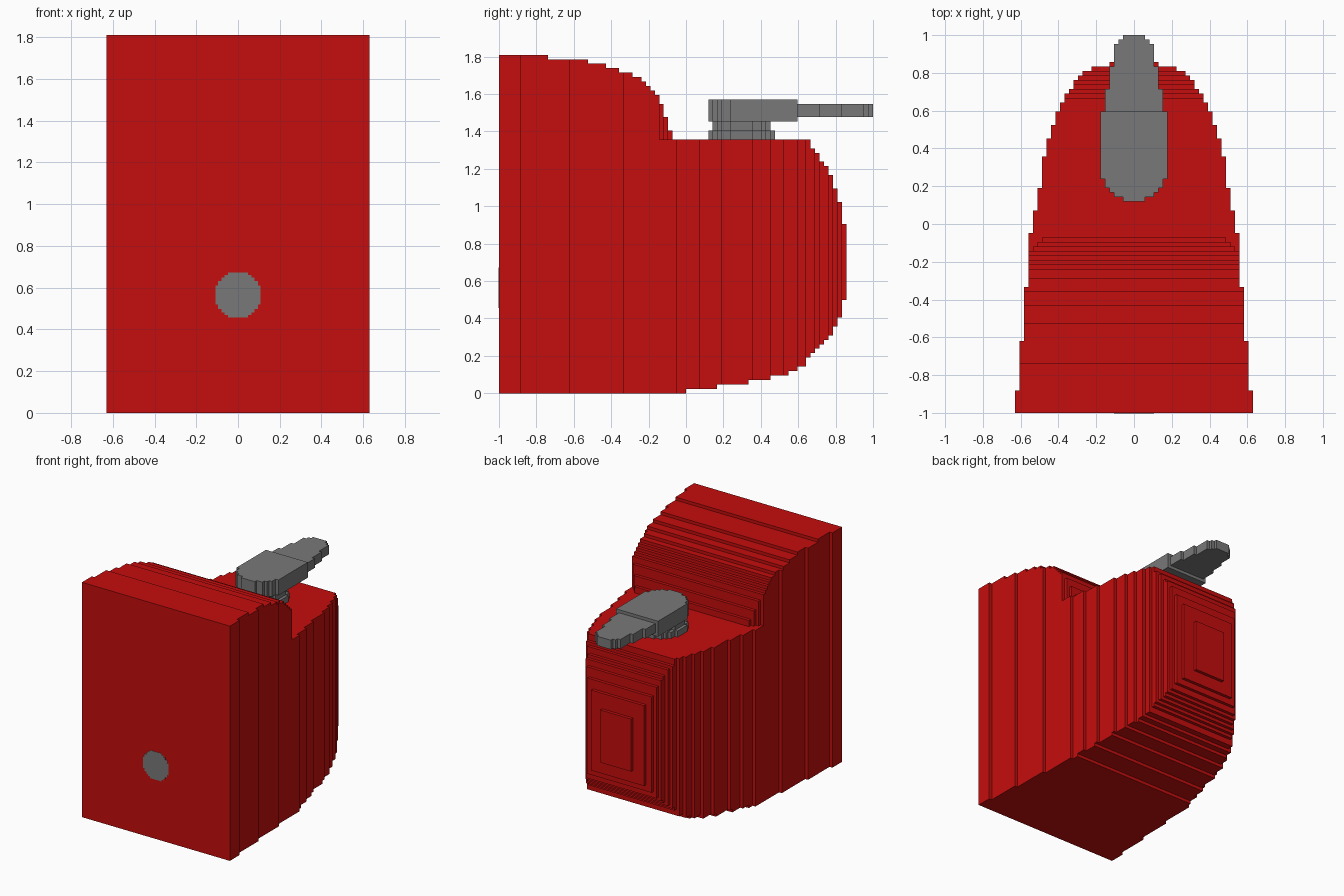
import bpy, bmesh

cube = bpy.data.objects.get("Cube")
if cube:
    bpy.data.objects.remove(cube)

V = 2 / 84  # size of one stair step; all tables below count in steps


def material(name, rgb):
    m = bpy.data.materials.new(name)
    m.diffuse_color = (*rgb, 1)
    m.use_nodes = True
    m.node_tree.nodes["Principled BSDF"].inputs["Base Color"].default_value = (*rgb, 1)
    return m


RED = material("red", (0.56, 0.004, 0.004))
GREY = material("grey", (0.19, 0.19, 0.19))


def stair(start, rows, key):
    """Stepped line through (end, size) rows as points (along, size)."""
    pts = []
    for row in rows:
        pts += [(start, row[key]), (row[0], row[key])]
        start = row[0]
    return pts


def extrude(name, points, offset, mat):
    """Closed polygon of 3D points pushed along offset."""
    clean = [p for i, p in enumerate(points) if p != points[i - 1]]
    bm = bmesh.new()
    face = bm.faces.new([bm.verts.new(p) for p in clean])
    ext = bmesh.ops.extrude_face_region(bm, geom=[face])
    bmesh.ops.translate(bm, vec=offset,
                        verts=[g for g in ext["geom"] if isinstance(g, bmesh.types.BMVert)])
    bmesh.ops.recalc_face_normals(bm, faces=bm.faces)
    mesh = bpy.data.meshes.new(name)
    bm.to_mesh(mesh)
    bm.free()
    mesh.materials.append(mat)
    ob = bpy.data.objects.new(name, mesh)
    bpy.context.collection.objects.link(ob)
    return ob


def plan(name, start, rows, z0, z1, mat):
    """Rows of (y end, full width), extruded upwards."""
    right = [(w / 2 * V, y * V - 1) for y, w in stair(start, rows, 1)]
    outline = right + [(-x, y) for x, y in reversed(right)]
    return extrude(name, [(x, y, z0 * V) for x, y in outline], (0, 0, (z1 - z0) * V), mat)


def side(name, start, rows, mat):
    """Rows of (y end, z low, z high), extruded across the width."""
    outline = stair(start, rows, 1) + stair(start, rows, 2)[::-1]
    return extrude(name, [(-0.8, y * V - 1, z * V) for y, z in outline], (1.6, 0, 0), mat)


def intersect(ob, cutter):
    mod = ob.modifiers.new("trim", "BOOLEAN")
    mod.operation = "INTERSECT"
    mod.solver = "EXACT"
    mod.object = cutter
    dg = bpy.context.evaluated_depsgraph_get()
    mesh = bpy.data.meshes.new_from_object(ob.evaluated_get(dg))
    ob.modifiers.clear()
    ob.data = mesh
    bpy.data.objects.remove(cutter)


# Lower body: tapering plan trimmed by the rounded side profile
BODY_PLAN = [(5, 53), (16, 51), (28, 49), (40, 47), (45, 45), (50, 43), (57, 41),
             (61, 39), (64, 37), (67, 35), (69, 33), (71, 31), (72, 29), (74, 27),
             (75, 25), (76, 23), (77, 19), (80, 11)]
BODY_SIDE = [(42, 0, 57), (49, 1, 57), (56, 2, 57), (61, 3, 57), (65, 4, 57),
             (67, 5, 57), (69, 6, 57), (70, 8, 57), (71, 9, 55), (72, 10, 54),
             (73, 11, 52), (74, 12, 51), (75, 13, 49), (76, 15, 46), (77, 17, 43),
             (78, 21, 38)]
body = plan("body", 0, BODY_PLAN, -4, 62, RED)
intersect(body, side("body_trim", -4, BODY_SIDE, RED))

# Raised front hood with a curved back and rounded rear corners
HOOD_PLAN = BODY_PLAN[:3] + [(36, 47), (37, 45), (38, 43), (42, 41)]
HOOD_TOP = [(11, 76), (20, 75), (24, 74), (27, 73), (30, 72), (32, 71), (33, 70),
            (34, 69), (35, 68), (36, 67), (37, 65), (38, 62), (39, 59)]
hood = plan("hood", 0, HOOD_PLAN, 50, 80, RED)
intersect(hood, side("hood_trim", -4, [(y, 57, z) for y, z in HOOD_TOP], RED))

# Handle: round base, narrower neck, thick grip and thin lever
plan("handle_base", 47, [(48, 5), (49, 9), (50, 11), (52, 13), (57, 15), (59, 13),
                         (60, 11), (61, 9), (62, 5)], 57, 59, GREY)
plan("handle_neck", 48, [(49, 5), (50, 9), (52, 11), (57, 13), (59, 11),
                         (60, 9), (61, 5)], 59, 61, GREY)
plan("handle_grip", 47, [(48, 5), (49, 9), (50, 11), (52, 13), (67, 15)], 61, 66, GREY)
plan("handle_lever", 67, [(72, 13), (77, 11), (82, 9), (83, 7), (84, 5)], 62, 65, GREY)

# Round spout plate on the front face
SPOUT = [(0.47, 0.048), (0.482, 0.065), (0.498, 0.08), (0.52, 0.095), (0.61, 0.107),
         (0.632, 0.095), (0.648, 0.08), (0.66, 0.065), (0.672, 0.048)]
edge = [(x, z) for z, x in stair(0.457, SPOUT, 1)]
ring = edge + [(-x, z) for x, z in reversed(edge)]
extrude("front_spout", [(x, -1.002, z) for x, z in ring], (0, 0.008, 0), GREY)
